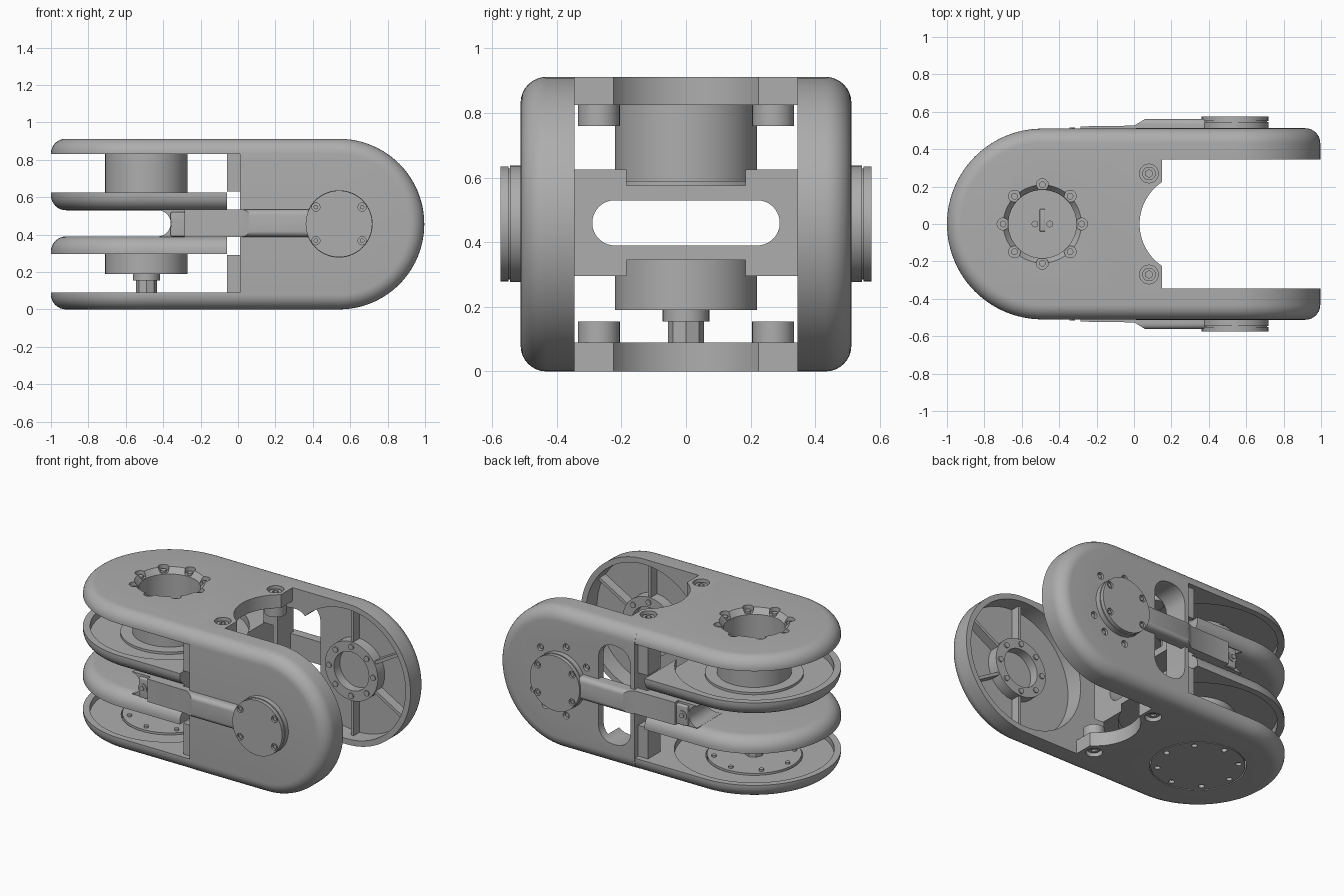
import bpy, bmesh
from math import sin, cos, pi, radians
from mathutils import Matrix, Vector

cube = bpy.data.objects.get("Cube")
if cube:
    bpy.data.objects.remove(cube, do_unlink=True)

grey = bpy.data.materials.new("machined_grey")
grey.use_nodes = True
grey.diffuse_color = (0.42, 0.42, 0.42, 1)
grey.node_tree.nodes["Principled BSDF"].inputs["Base Color"].default_value = (0.42, 0.42, 0.42, 1)
parts = []


def finish(name, bm):
    bmesh.ops.recalc_face_normals(bm, faces=bm.faces)
    me = bpy.data.meshes.new(name)
    bm.to_mesh(me)
    bm.free()
    me.materials.append(grey)
    ob = bpy.data.objects.new(name, me)
    bpy.context.collection.objects.link(ob)
    parts.append(ob)
    return ob


def cyls(name, spots, r, a, b, axis="Z", r2=None, n=64):
    """Cylinders at 2D spots, running from a to b along Z (spots x,y), Y (x,z) or X (y,z)."""
    bm = bmesh.new()
    turn = {"Z": Matrix(), "Y": Matrix(((1, 0, 0, 0), (0, 0, 1, 0), (0, 1, 0, 0), (0, 0, 0, 1))),
            "X": Matrix(((0, 0, 1, 0), (1, 0, 0, 0), (0, 1, 0, 0), (0, 0, 0, 1)))}[axis]
    for u, v in spots:
        bmesh.ops.create_cone(bm, cap_ends=True, segments=n, radius1=r, radius2=r if r2 is None else r2,
                              depth=b - a, matrix=turn @ Matrix.Translation((u, v, (a + b) / 2)))
    return finish(name, bm)


def box(name, x, y, z, bevel=0.0, turn=None):
    bm = bmesh.new()
    bmesh.ops.create_cube(bm, size=1)
    lo = Vector((x[0], y[0], z[0]))
    hi = Vector((x[1], y[1], z[1]))
    bmesh.ops.transform(bm, verts=bm.verts,
                        matrix=Matrix.Translation((lo + hi) / 2) @ Matrix.Diagonal((*(hi - lo), 1)))
    if bevel:
        bmesh.ops.bevel(bm, geom=bm.edges[:], offset=bevel, segments=5, profile=0.5, affect="EDGES")
    if turn:
        bm.transform(turn)
    return finish(name, bm)


def shell(name, cx, rad, end, h, r, side, place):
    """Half-stadium slab, round at one end, with a rounded edge on its outer face."""
    bm = bmesh.new()
    levels = [(0, 0)] + [(r * (1 - cos(t * pi / 16)), h - r + r * sin(t * pi / 16)) for t in range(9)]
    rings = []
    for inset, w in levels:
        R = rad - inset
        pts = [(end, R)] + [(cx + side * R * sin(pi * k / 48), R * cos(pi * k / 48)) for k in range(49)]
        pts.append((end, -R))
        rings.append([bm.verts.new(place(x, v, w)) for x, v in pts])
    n = len(rings[0])
    for p, q in zip(rings, rings[1:]):
        for i in range(n):
            bm.faces.new((p[i], p[(i + 1) % n], q[(i + 1) % n], q[i]))
    bm.faces.new(rings[0])
    bm.faces.new(rings[-1])
    return finish(name, bm)


def cut(ob, *cutters):
    for c in cutters:
        m = ob.modifiers.new("cut", "BOOLEAN")
        m.object, m.operation, m.solver = c, "DIFFERENCE", "EXACT"
    dg = bpy.context.evaluated_depsgraph_get()
    me = bpy.data.meshes.new_from_object(ob.evaluated_get(dg))
    ob.modifiers.clear()
    ob.data = me
    for c in cutters:
        parts.remove(c)
        bpy.data.objects.remove(c, do_unlink=True)
    return ob


def ring(c, r, angles):
    return [(c[0] + r * cos(radians(a)), c[1] + r * sin(radians(a))) for a in angles]


M = (-0.49, 0)       # drive axis
J = (0.54, 0.457)    # joint axis
EIGHT = range(0, 360, 45)
BOSS = [(0.08, -0.27), (0.08, 0.27)]

# Top cover with flared drive opening and screw pockets
top = shell("top_cover", M[0], 0.51, 0.01, 0.082, 0.078, -1, lambda x, v, w: (x, v, 0.83 + w))
cut(top, cyls("c", [M], 0.47, 0.8, 0.865), cyls("c", [M], 0.182, 0.8, 1),
    cyls("c", [M], 0.17, 0.86, 0.93, r2=0.222), cyls("c", ring(M, 0.21, EIGHT), 0.032, 0.88, 1, n=20))
cyls("top_cover_screws", ring(M, 0.21, EIGHT), 0.018, 0.86, 0.893, n=12)

# Bottom cover with a flush round lid
base = shell("bottom_cover", M[0], 0.51, 0.01, 0.09, 0.08, -1, lambda x, v, w: (x, v, 0.09 - w))
cut(base, cyls("c", [M], 0.47, 0.05, 0.2), cyls("c", [M], 0.285, -0.1, 0.2))
lid = cyls("bottom_lid", [M], 0.278, 0.001, 0.06)
cut(lid, cyls("c", ring(M, 0.24, EIGHT), 0.018, -0.1, 0.02, n=16))
cyls("lid_screws", ring(M, 0.24, EIGHT), 0.014, 0.05, 0.072, n=12)

# Bridges between the side plates, with screw bosses
for name, z, boss, pocket in (("top_bridge", (0.825, 0.912), (0.76, 0.826), (0.88, 1)),
                              ("bottom_bridge", (0, 0.09), (0.089, 0.155), (-0.1, 0.03))):
    b = box(name, (0.005, 0.15), (-0.346, 0.346), z)
    cut(b, cyls("c", [(0.30, 0)], 0.27, -0.2, 1.2, n=96), cyls("c", BOSS, 0.05, *pocket, n=32))
    cyls(name + "_bosses", BOSS, 0.065, *boss, n=32)
    z0 = (z[0] + z[1]) / 2
    cut(cyls(name + "_screws", BOSS, 0.036, z0 - 0.028, z0 + 0.028, n=24),
        cyls("c", BOSS, 0.02, *((z0 + 0.01, 1) if z0 > 0.5 else (-1, z0 - 0.01)), n=6))

# Middle link: two bowls facing away from each other
bowl_up = shell("upper_bowl", M[0], 0.51, -0.06, 0.095, 0.08, -1, lambda x, v, w: (x, v, 0.625 - w))
cut(bowl_up, cyls("c", [M], 0.468, 0.575, 0.8))
bowl_dn = shell("lower_bowl", M[0], 0.51, -0.06, 0.095, 0.08, -1, lambda x, v, w: (x, v, 0.295 + w))
cut(bowl_dn, cyls("c", [M], 0.468, 0.1, 0.345))

# Drive housing and output shaft
cut(cyls("drive_housing", [M], 0.22, 0.57, 0.866), cyls("c", [M], 0.182, 0.66, 1))
cyls("drive_flange", [M], 0.29, 0.57, 0.59)
cyls("floor_button", [(-0.49, 0.13)], 0.05, 0.65, 0.668, n=32)
box("floor_key", (-0.505, -0.475), (-0.04, 0.08), (0.65, 0.668), 0.004)
cyls("floor_pins", [(-0.53, 0), (-0.45, 0)], 0.018, 0.65, 0.67, n=16)
cyls("lower_housing", [M], 0.22, 0.19, 0.35)
cyls("shaft_collar", [M], 0.072, 0.155, 0.2, n=32)
cyls("shaft", [M], 0.056, 0.055, 0.16, n=8)

for s, side in ((1, "back"), (-1, "front")):
    def span(a, b, s=s):
        return tuple(sorted((s * a, s * b)))

    # Walls joining the two bowls, hollowed by the round slot ends
    wall = box(side + "_link_wall", (-0.42, -0.06), span(0.23, 0.485), (0.387, 0.533))
    cut(wall, cyls("c", [(s * 0.22, 0.46)], 0.07, -1, 0.5, "X"),
        cyls("c", [(-0.43, 0.46)], 0.07, -0.8, 0.8, "Y"))
    box(side + "_link_tab", (-0.36, -0.28), span(0.42, 0.505), (0.39, 0.52), 0.008)
    cyls(side + "_tab_screw", [(-0.33, 0.457)], 0.03, *span(0.49, 0.51), "Y", n=24)
    cyls(side + "_tab_screw_head", [(-0.33, 0.457)], 0.016, *span(0.5, 0.517), "Y", n=6)

    # Side plate, hollow inside
    plate = shell(side + "_side_plate", J[0], 0.456, 0.01, 0.167, 0.08, 1,
                  lambda x, v, w: (x, s * (0.345 + w), 0.456 + v))
    cut(plate, cyls("c", [J], 0.42, *span(0.2, 0.46), "Y", n=96))
    if s > 0:
        holes = ring(J, 0.225, (50, 100, 145, -30, -60, -100))
        cut(plate, box("c", (0.04, 0.27), (0.2, 0.75), (0.14, 0.78), 0.1),
            cyls("c", holes, 0.022, 0.49, 0.6, "Y", n=20))
        cyls("plate_screws", holes, 0.013, 0.48, 0.503, "Y", n=12)
    for z in ((0.09, 0.29), (0.63, 0.83)):
        box(side + "_plate_tab", (-0.06, 0.03), span(0.346, 0.475), z)

    # Inner bearing ring, its screws and stiffening ribs
    cut(cyls(side + "_bearing_ring", [J], 0.19, *span(0.39, 0.47), "Y"),
        cyls("c", [J], 0.125, *span(0.2, 0.45), "Y"))
    cyls(side + "_bearing_screws", ring(J, 0.158, EIGHT), 0.018, *span(0.382, 0.4), "Y", n=12)
    for a in (-90, -30, 30, 90):
        t = Matrix.Translation((J[0], 0, J[1])) @ Matrix.Rotation(radians(a), 4, "Y")
        box(side + "_rib", (0.18, 0.43), span(0.4, 0.47), (-0.01, 0.01), turn=t)

    # Outer arm: thin at the tab, stepping up towards the joint cap
    bm = bmesh.new()
    outline = [(-0.285, 0.48), (-0.285, 0.522), (0, 0.526), (0.06, 0.562), (0.45, 0.562), (0.45, 0.48)]
    face = bm.faces.new([bm.verts.new((x, s * y, 0.387)) for x, y in outline])
    top_geo = bmesh.ops.extrude_face_region(bm, geom=[face])["geom"]
    bmesh.ops.translate(bm, vec=(0, 0, 0.148), verts=[g for g in top_geo if isinstance(g, bmesh.types.BMVert)])
    long_edges = [e for e in bm.edges if min(v.co.x for v in e.verts) > 0.05
                  and min(abs(v.co.y) for v in e.verts) > 0.55 and abs(e.verts[0].co.z - e.verts[1].co.z) < 0.01]
    bmesh.ops.bevel(bm, geom=long_edges, offset=0.03, segments=4, profile=0.5, affect="EDGES")
    finish(side + "_arm", bm)

    # Joint cap with a groove and four screws
    cyls(side + "_cap_base", [J], 0.18, *span(0.5, 0.545), "Y")
    cyls(side + "_cap_groove", [J], 0.172, *span(0.54, 0.555), "Y")
    cap = cyls(side + "_cap", [J], 0.178, *span(0.55, 0.574), "Y")
    spots = ring(J, 0.153, (36, 144, 216, 324))
    cut(cap, cyls("c", spots, 0.022, *span(0.56, 0.7), "Y", n=20))
    cyls(side + "_cap_screws", spots, 0.012, *span(0.555, 0.57), "Y", n=12)

# Smooth shading with sharp edges kept
bpy.ops.object.select_all(action="DESELECT")
for ob in parts:
    ob.select_set(True)
bpy.context.view_layer.objects.active = parts[0]
bpy.ops.object.shade_smooth_by_angle(angle=radians(32))
